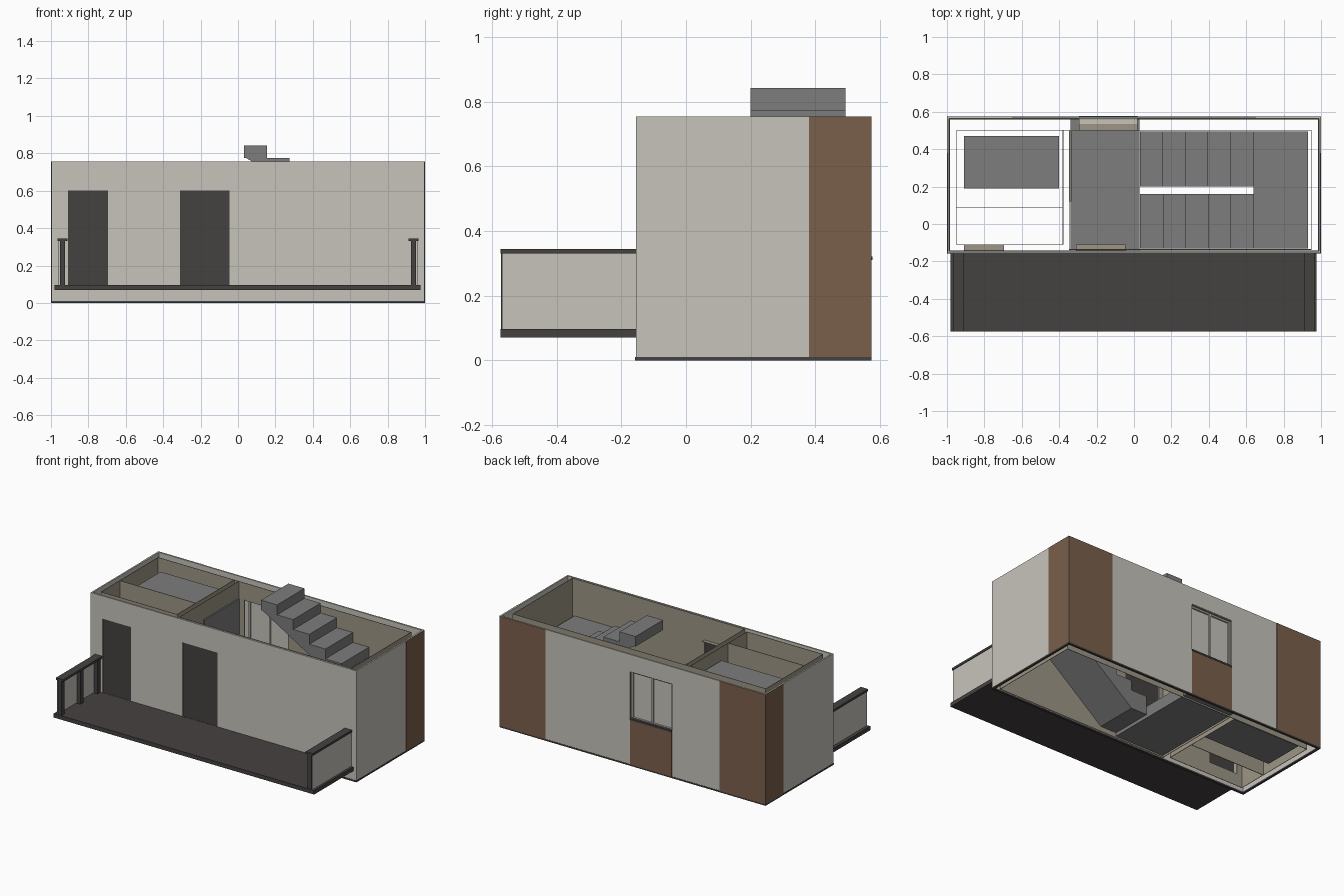
import bpy, bmesh
from mathutils import Vector

cube = bpy.data.objects.get("Cube")
if cube:
    bpy.data.objects.remove(cube, do_unlink=True)


def material(name, rgb):
    m = bpy.data.materials.new(name)
    m.use_nodes = True
    m.diffuse_color = (*rgb, 1)
    m.node_tree.nodes["Principled BSDF"].inputs["Base Color"].default_value = (*rgb, 1)
    return m


PALE = material("pale_render", (0.57, 0.55, 0.50))
DARK = material("dark_metal", (0.06, 0.053, 0.052))
GREY = material("grey_concrete", (0.205, 0.205, 0.205))
WOOD = material("brown_cladding", (0.195, 0.117, 0.072))
TAN = material("tan_plaster", (0.34, 0.305, 0.235))


def finish(name, bm, mat):
    bmesh.ops.recalc_face_normals(bm, faces=bm.faces)
    mesh = bpy.data.meshes.new(name)
    bm.to_mesh(mesh)
    bm.free()
    mesh.materials.append(mat)
    ob = bpy.data.objects.new(name, mesh)
    bpy.context.collection.objects.link(ob)
    return ob


def box(name, x, y, z, mat):
    bm = bmesh.new()
    bmesh.ops.create_cube(bm, size=1)
    for v in bm.verts:
        v.co = Vector([a + (b - a) * (c + 0.5) for (a, b), c in zip((x, y, z), v.co)])
    return finish(name, bm, mat)


def prism(name, profile, y0, y1, mat):
    """Extrude an x-z profile along y."""
    bm = bmesh.new()
    face = bm.faces.new([bm.verts.new((x, y0, z)) for x, z in profile])
    ext = bmesh.ops.extrude_face_region(bm, geom=[face])["geom"]
    bmesh.ops.translate(bm, vec=(0, y1 - y0, 0),
                        verts=[g for g in ext if isinstance(g, bmesh.types.BMVert)])
    return finish(name, bm, mat)


def wall_x(name, x, y, z, mat, holes=()):
    """Wall running along x, with rectangular openings (x0, x1, z0, z1)."""
    bm = bmesh.new()
    us = sorted({*x, *[u for h in holes for u in h[:2]]})
    vs = sorted({*z, *[v for h in holes for v in h[2:]]})
    for u0, u1 in zip(us, us[1:]):
        for v0, v1 in zip(vs, vs[1:]):
            if any(h[0] <= u0 < h[1] and h[2] <= v0 < h[3] for h in holes):
                continue
            bm.faces.new([bm.verts.new((u, y[0], v))
                          for u, v in ((u0, v0), (u1, v0), (u1, v1), (u0, v1))])
    bmesh.ops.remove_doubles(bm, verts=bm.verts, dist=0.0001)
    ext = bmesh.ops.extrude_face_region(bm, geom=bm.faces[:])["geom"]
    bmesh.ops.translate(bm, vec=(0, y[1] - y[0], 0),
                        verts=[g for g in ext if isinstance(g, bmesh.types.BMVert)])
    bmesh.ops.dissolve_limit(bm, angle_limit=0.01, verts=bm.verts, edges=bm.edges)
    return finish(name, bm, mat)


FRONT, BACK, TOP = -0.155, 0.575, 0.755
DOORS = [(-0.91, -0.695, 0.095, 0.6), (-0.31, -0.045, 0.095, 0.6)]
WINDOW = (-0.295, 0.02, 0.31, 0.64)

# Outer shell
wall_x("front_wall", (-0.998, 0.998), (FRONT, FRONT + 0.01), (0.01, TOP), PALE, DOORS)
wall_x("back_wall", (-0.998, 0.998), (BACK - 0.012, BACK - 0.002), (0.01, TOP), PALE, [WINDOW])
for s, side in ((-1, "right"), (1, "left")):
    box(side + "_wall", sorted((s * 0.998, s * 0.988)), (FRONT, BACK - 0.002), (0.01, TOP), PALE)
    # Corner cladding wraps both faces
    box(side + "_side_cladding", sorted((s * 0.997, s)), (0.38, BACK), (0.01, TOP), WOOD)
    box(side + "_back_cladding", sorted((s * 0.653, s)), (BACK - 0.003, BACK), (0.01, TOP), WOOD)
    box(side + "_base_rail", sorted((s * 0.985, s)), (FRONT - 0.003, BACK), (0, 0.01), DARK)
for name, y in (("front", FRONT - 0.003), ("back", BACK - 0.015)):
    box(name + "_base_rail", (-1, 1), (y, y + 0.015), (0, 0.01), DARK)
box("window_apron", WINDOW[:2], (BACK - 0.003, BACK), (0.01, 0.31), WOOD)

# Inner lining sheets
wall_x("back_lining", (-0.95, 0.95), (0.5, 0.503), (0.01, TOP), TAN, [(-0.3, 0.025, 0.3, 0.64)])
wall_x("front_lining", (-0.95, -0.38), (-0.113, -0.11), (0.01, TOP), TAN, DOORS[:1])
wall_x("hall_front_lining", (-0.345, 0.95), (-0.138, -0.135), (0.01, TOP), TAN, DOORS[1:])
for name, x, y in (("right_lining", -0.953, (-0.11, 0.5)),
                   ("left_lining", 0.947, (-0.138, 0.5)),
                   ("hall_partition_inner", -0.381, (-0.11, 0.5)),
                   ("hall_partition_outer", -0.347, (-0.138, 0.5))):
    box(name, (x, x + 0.003), y, (0.01, TOP), TAN)
box("room_partition", (-0.95, -0.38), (0.088, 0.092), (0.01, TOP), TAN)

# Front doors with head linings and handles
for i, (x0, x1, z0, z1) in enumerate(DOORS):
    box(f"front_door_{i}", (x0, x1), (FRONT + 0.005, FRONT + 0.015), (z0, z1), DARK)
    box(f"door_head_{i}", (x0, x1), (FRONT + 0.01, -0.11), (z1 - 0.004, z1), TAN)
    box(f"door_handle_{i}", (x1 - 0.04, x1 - 0.015), (-0.14, -0.12), (0.33, 0.34), DARK)

# Back window: frame, two panes, sill and reveals
x0, x1, z0, z1 = WINDOW
mid = (x0 + x1) / 2
box("window_glass", (x0, x1), (0.543, 0.547), (z0, z1), PALE)
for n, x in enumerate((x0, mid - 0.006, x1 - 0.012)):
    box(f"window_stile_{n}", (x, x + 0.012), (0.535, 0.558), (z0, z1), PALE)
for n, z in enumerate((z0, z1 - 0.014)):
    box(f"window_rail_{n}", (x0, x1), (0.535, 0.558), (z, z + 0.014), PALE)
box("window_sill", (x0, x1), (0.545, BACK + 0.002), (z0, z0 + 0.012), DARK)
box("window_head", (x0, x1), (0.5, BACK - 0.004), (z1 - 0.004, z1), TAN)

# Floor slab, room block and interior door
box("hall_floor", (-0.34, 0.03), (-0.145, 0.562), (0.02, 0.1), GREY)
box("room_block", (-0.91, -0.4), (0.19, 0.47), (0.03, 0.68), GREY)
box("interior_door", (-0.344, -0.335), (0.12, 0.495), (0.1, 0.64), GREY)

# Two stair flights joined by a half landing
RUN, RISE, START, FLOOR, STEPS = 0.121, 0.0675, 0.033, 0.1, 5
END = START + RUN * STEPS
LAND = FLOOR + RISE * (STEPS + 1)


def flight(name, y0, y1, up):
    pts = []
    for i in range(STEPS):
        z = FLOOR + RISE * (i + 1) if up else LAND + RISE * (STEPS - i)
        pts += [(START + RUN * i, z), (START + RUN * (i + 1), z)]
    if up:
        pts += [(END, LAND - 0.08), (START + RUN, 0.04), (START, 0.04)]
    else:
        pts += [(END, LAND - 0.08), (START + 0.01, LAND + RISE * 4), (START, LAND + RISE * 4)]
    prism(name, pts, y0, y1, GREY)


flight("lower_flight", -0.13, 0.16, True)
flight("upper_flight", 0.2, 0.494, False)
box("stair_landing", (END, 0.93), (-0.13, 0.494), (LAND - 0.08, LAND), GREY)

# Deck with end railings
box("deck", (-0.982, 0.975), (-0.575, FRONT), (0.07, 0.097), DARK)
for s, side in ((-1, "right"), (1, "left")):
    c = s * 0.938
    box(side + "_handrail", (c - 0.027, c + 0.027), (-0.575, FRONT), (0.33, 0.345), DARK)
    box(side + "_rail_panel", sorted((s * 0.956, s * 0.96)), (-0.57, FRONT), (0.097, 0.33), PALE)
    for n, y in enumerate((-0.572, -0.37, -0.187)):
        box(f"{side}_rail_post_{n}", (c - 0.014, c + 0.014), (y, y + 0.03), (0.097, 0.33), DARK)
